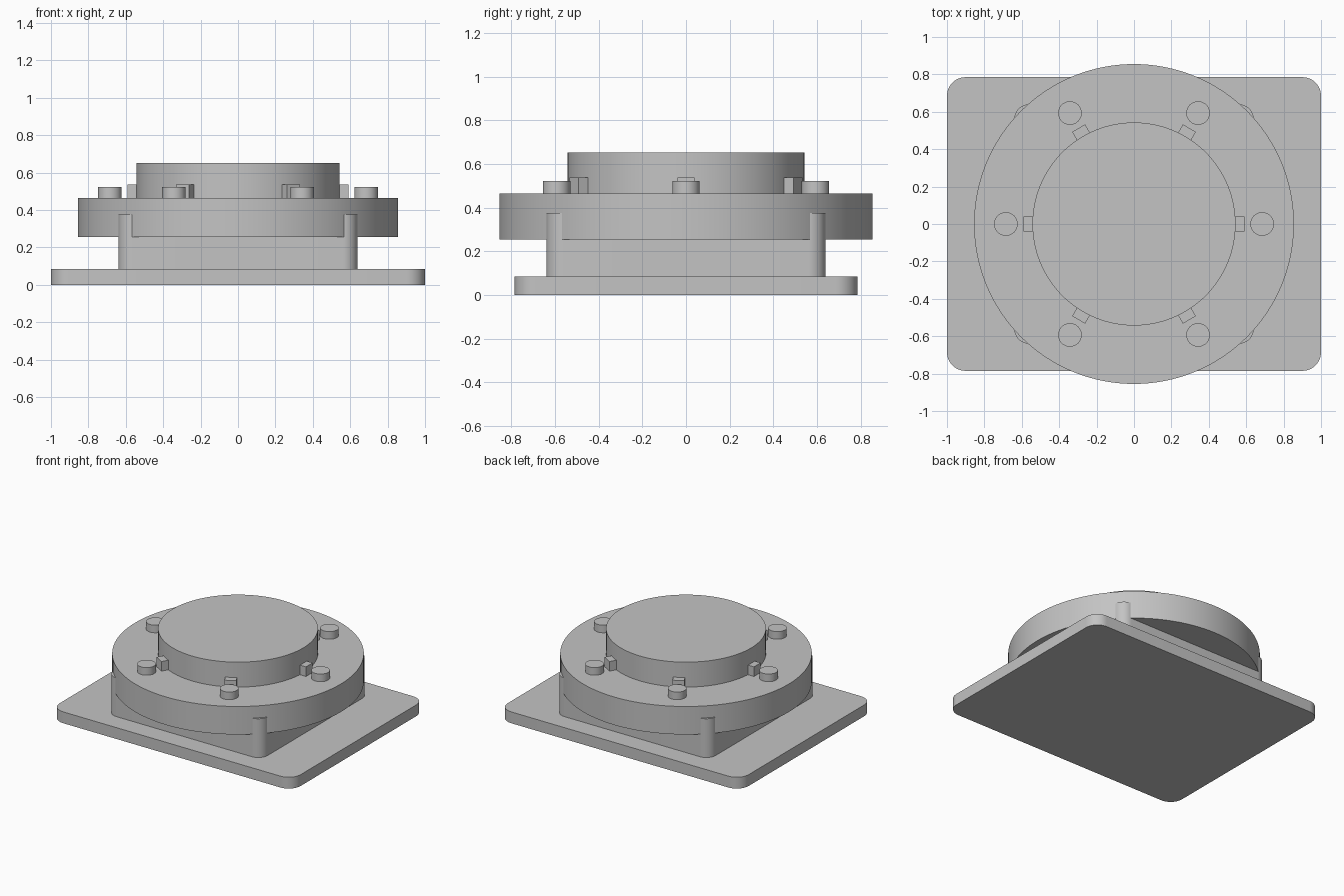
import bpy
import math

cube = bpy.data.objects.get("Cube")
if cube:
    bpy.data.objects.remove(cube, do_unlink=True)

grey = bpy.data.materials.new("light_grey")
grey.use_nodes = True
grey.diffuse_color = (0.55, 0.55, 0.55, 1)
grey.node_tree.nodes["Principled BSDF"].inputs["Base Color"].default_value = (0.55, 0.55, 0.55, 1)


def prism(name, outline, bottom, top):
    """Extrude a closed outline between two heights."""
    n = len(outline)
    verts = [(x, y, z) for z in (bottom, top) for x, y in outline]
    faces = [tuple(reversed(range(n))), tuple(range(n, 2 * n))]
    faces += [(i, (i + 1) % n, n + (i + 1) % n, n + i) for i in range(n)]
    mesh = bpy.data.meshes.new(name)
    mesh.from_pydata(verts, [], faces)
    mesh.materials.append(grey)
    obj = bpy.data.objects.new(name, mesh)
    bpy.context.collection.objects.link(obj)
    bpy.ops.object.select_all(action='DESELECT')
    bpy.context.view_layer.objects.active = obj
    obj.select_set(True)
    bpy.ops.object.shade_smooth_by_angle(angle=math.radians(30))
    return obj


def circle(radius, sides, cx=0, cy=0):
    steps = [math.tau * i / sides for i in range(sides)]
    return [(cx + radius * math.cos(a), cy + radius * math.sin(a)) for a in steps]


def rounded_rectangle(hx, hy, radius, segments=12):
    points = []
    for corner, (sx, sy) in enumerate([(1, 1), (-1, 1), (-1, -1), (1, -1)]):
        for i in range(segments + 1):
            a = math.pi / 2 * (corner + i / segments)
            points.append((sx * (hx - radius) + radius * math.cos(a),
                           sy * (hy - radius) + radius * math.sin(a)))
    return points


# Mounting plate and square body
prism("base_plate", rounded_rectangle(1.0, 0.785, 0.1), 0, 0.085)
prism("square_body", rounded_rectangle(0.64, 0.64, 0.08), 0.085, 0.375)

# Wide flange and raised centre
prism("flange", circle(0.855, 128), 0.255, 0.465)
prism("centre_boss", circle(0.543, 128), 0.465, 0.652)

# Six bolt heads, each paired with a small locating key
for i in range(6):
    angle = math.tau * i / 6
    c, s = math.cos(angle), math.sin(angle)
    prism(f"bolt_head_{i + 1}", circle(0.063, 40, 0.685 * c, 0.685 * s), 0.465, 0.522)
    key = [(0.52, -0.04), (0.592, -0.04), (0.592, 0.04), (0.52, 0.04)]
    prism(f"key_{i + 1}", [(x * c - y * s, x * s + y * c) for x, y in key], 0.465, 0.537)
